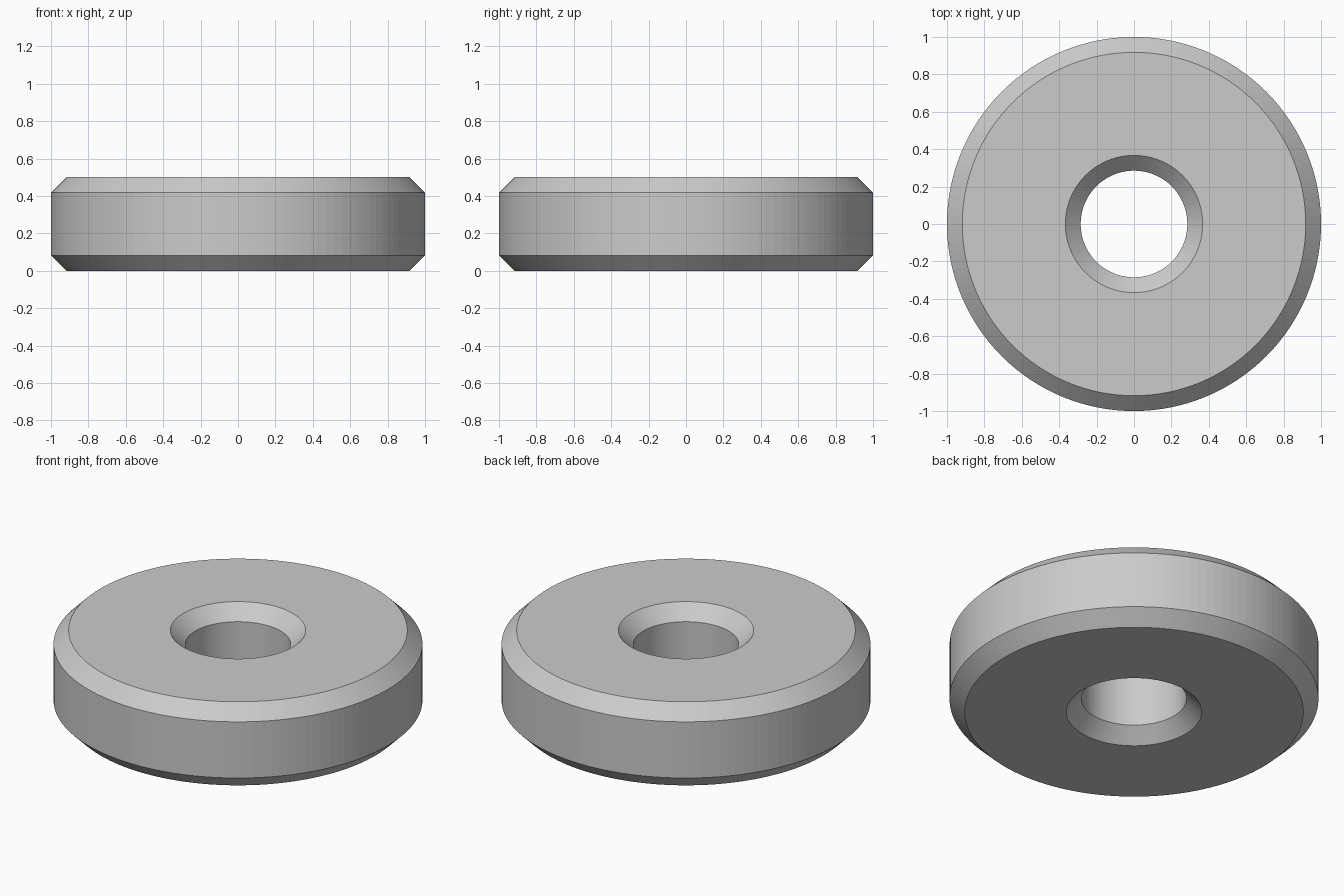
import bpy, bmesh
from math import tau
from mathutils import Matrix, Vector

cube = bpy.data.objects.get("Cube")
if cube:
    bpy.data.objects.remove(cube, do_unlink=True)

SEGMENTS = 128
OUTER, HOLE, HEIGHT, CHAMFER = 1.0, 0.285, 0.5, 0.082

# Plain grey material
grey = bpy.data.materials.new("plain grey")
grey.use_nodes = True
colour = (0.6, 0.6, 0.6, 1)
grey.diffuse_color = colour
grey.node_tree.nodes["Principled BSDF"].inputs["Base Color"].default_value = colour

# Cross-section of the ring: a rectangle with four chamfered corners
low, high = CHAMFER, HEIGHT - CHAMFER
profile = [
    (HOLE + CHAMFER, 0), (OUTER - CHAMFER, 0),
    (OUTER, low), (OUTER, high),
    (OUTER - CHAMFER, HEIGHT), (HOLE + CHAMFER, HEIGHT),
    (HOLE, high), (HOLE, low),
]

# Revolve the section around the vertical axis
bm = bmesh.new()
rings = []
for i in range(SEGMENTS):
    turn = Matrix.Rotation(tau * i / SEGMENTS, 3, "Z")
    rings.append([bm.verts.new(turn @ Vector((r, 0, z))) for r, z in profile])
for i, ring in enumerate(rings):
    following = rings[(i + 1) % SEGMENTS]
    for j in range(len(profile)):
        k = (j + 1) % len(profile)
        bm.faces.new((ring[j], following[j], following[k], ring[k]))
bmesh.ops.recalc_face_normals(bm, faces=bm.faces)

mesh = bpy.data.meshes.new("chamfered_ring")
bm.to_mesh(mesh)
bm.free()
mesh.materials.append(grey)
ring_object = bpy.data.objects.new("chamfered_ring", mesh)
bpy.context.collection.objects.link(ring_object)
